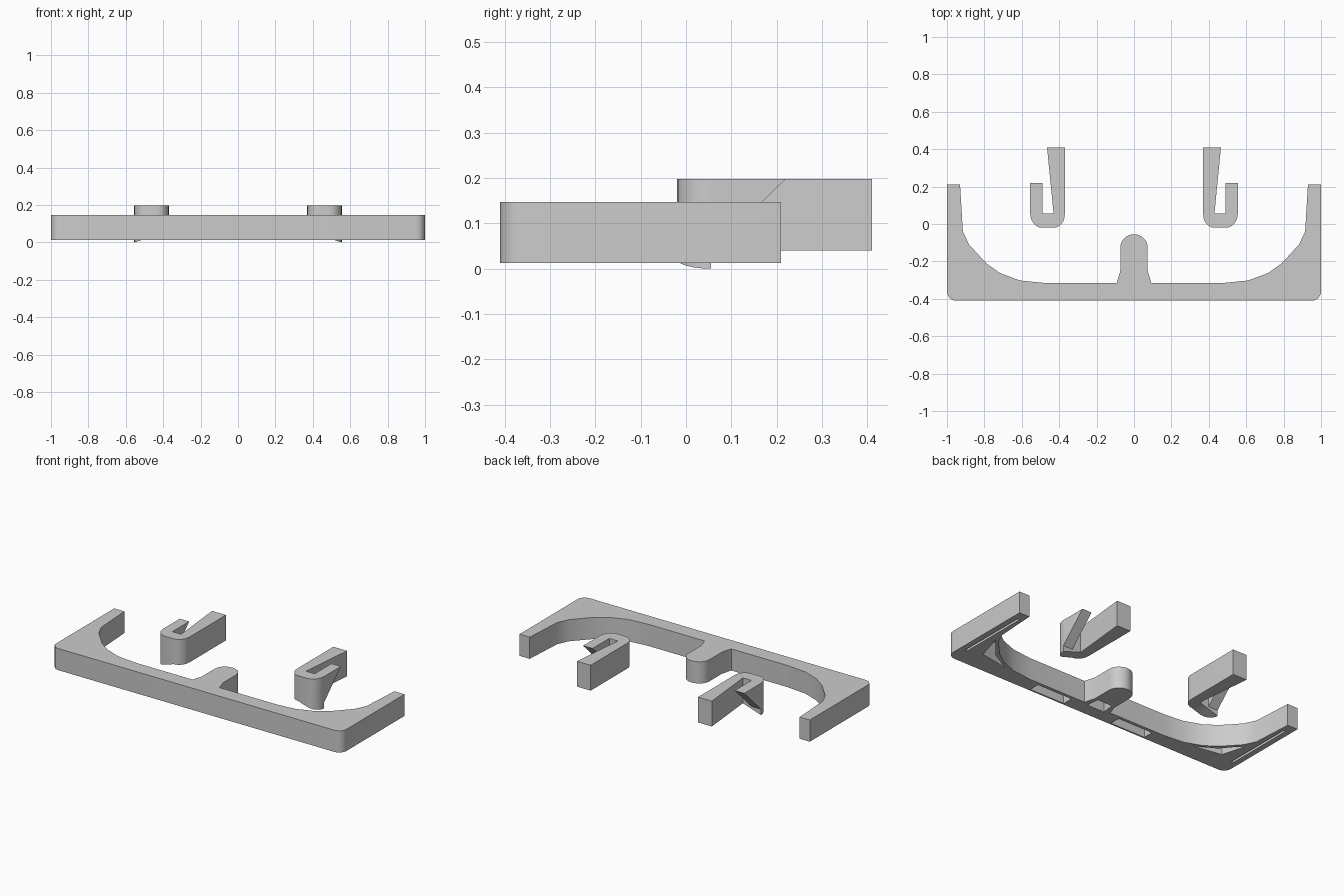
import bpy, bmesh, math

if "Cube" in bpy.data.objects:
    bpy.data.objects.remove(bpy.data.objects["Cube"])


def arc(cx, cy, rx, ry, a0, a1, n):
    return [(cx + rx * math.cos(math.radians(a0 + (a1 - a0) * i / n)),
             cy + ry * math.sin(math.radians(a0 + (a1 - a0) * i / n))) for i in range(n + 1)]


def mirror_x(pts):
    return [(-x, y) for x, y in reversed(pts)]


def add_prism(bm, outline, bottom, top, skip=()):
    """Extrude an xy outline; bottom may be a function of (x, y)."""
    zb = bottom if callable(bottom) else (lambda x, y: bottom)
    lo = [bm.verts.new((x, y, zb(x, y))) for x, y in outline]
    hi = [bm.verts.new((x, y, top)) for x, y in outline]
    bm.faces.new(lo[::-1])
    bm.faces.new(hi)
    n = len(outline)
    for i in range(n):
        if i not in skip:
            j = (i + 1) % n
            bm.faces.new((lo[i], lo[j], hi[j], hi[i]))


def finish(bm, name, smooth=True):
    bmesh.ops.remove_doubles(bm, verts=bm.verts, dist=1e-5)
    bmesh.ops.recalc_face_normals(bm, faces=bm.faces)
    mesh = bpy.data.meshes.new(name)
    bm.to_mesh(mesh)
    bm.free()
    ob = bpy.data.objects.new(name, mesh)
    bpy.context.collection.objects.link(ob)
    if smooth:
        bpy.ops.object.select_all(action='DESELECT')
        ob.select_set(True)
        bpy.context.view_layer.objects.active = ob
        bpy.ops.object.shade_smooth_by_angle(angle=math.radians(32))
    return ob


# Frame: right half of the outline, from front middle round to the peg tip
right = arc(0.95, -0.36, 0.05, 0.05, -90, 0, 6)
right += [(1, 0.21), (0.93, 0.21), (0.915, -0.04), (0.882, -0.11), (0.79, -0.21),
          (0.715, -0.263), (0.61, -0.302), (0.48, -0.315), (0.092, -0.315), (0.073, -0.25)]
right += arc(0, -0.125, 0.073, 0.07, 0, 80, 6)
bm = bmesh.new()
add_prism(bm, right + [(0, -0.055)] + mirror_x(right), 0.012, 0.147)
frame = finish(bm, "bracket_frame")

# Recesses in the underside of the frame
bm = bmesh.new()
pockets = [
    ([(0.17, -0.40), (0.41, -0.40), (0.41, -0.335), (0.17, -0.335)], 0.135),
    ([(0.67, -0.305), (0.86, -0.27), (0.905, -0.11), (0.80, -0.235)], 0.135),
    ([(0.95, -0.30), (0.965, -0.30), (0.965, 0.15), (0.95, 0.15)], 0.03),
]
for pts, depth in pockets:
    add_prism(bm, pts, -0.05, depth)
    add_prism(bm, mirror_x(pts), -0.05, depth)
add_prism(bm, [(-0.06, -0.33), (0.06, -0.33), (0.05, -0.25), (-0.05, -0.25)], -0.05, 0.135)
cutter = finish(bm, "recess_cutter", smooth=False)
cutter.hide_render = True
cutter.hide_set(True)
mod = frame.modifiers.new("recesses", 'BOOLEAN')
mod.operation, mod.solver, mod.object = 'DIFFERENCE', 'EXACT', cutter

# Clips: long tapered arm, U-bend with sloping underside, short hook cut at 45 degrees
top = 0.198
bm = bmesh.new()
add_prism(bm, [(0.43, -0.02), (0.43, 0.055), (0.465, 0.41), (0.37, 0.41)]
          + arc(0.43, 0.05, 0.06, 0.07, 180, 270, 6)[:-1], 0.04, top, skip=(0,))
bend = [(0.43, -0.02)] + arc(0.49, 0.055, 0.065, 0.075, -90, 0, 6) + [(0.49, 0.055), (0.43, 0.055)]
add_prism(bm, bend, lambda x, y: 0.04 - 0.32 * (x - 0.43), top, skip=(len(bend) - 1,))

side = [(0.055, 0.036), (0.055, top), (0.22, top)]
a, b = [[bm.verts.new((x, y, z)) for y, z in side] for x in (0.49, 0.555)]
bm.faces.new(a)
bm.faces.new(b[::-1])
bm.faces.new((a[1], a[2], b[2], b[1]))
bm.faces.new((a[2], a[0], b[0], b[2]))
clips = finish(bm, "spring_clips")
clips.modifiers.new("mirror", 'MIRROR').use_mirror_merge = False
